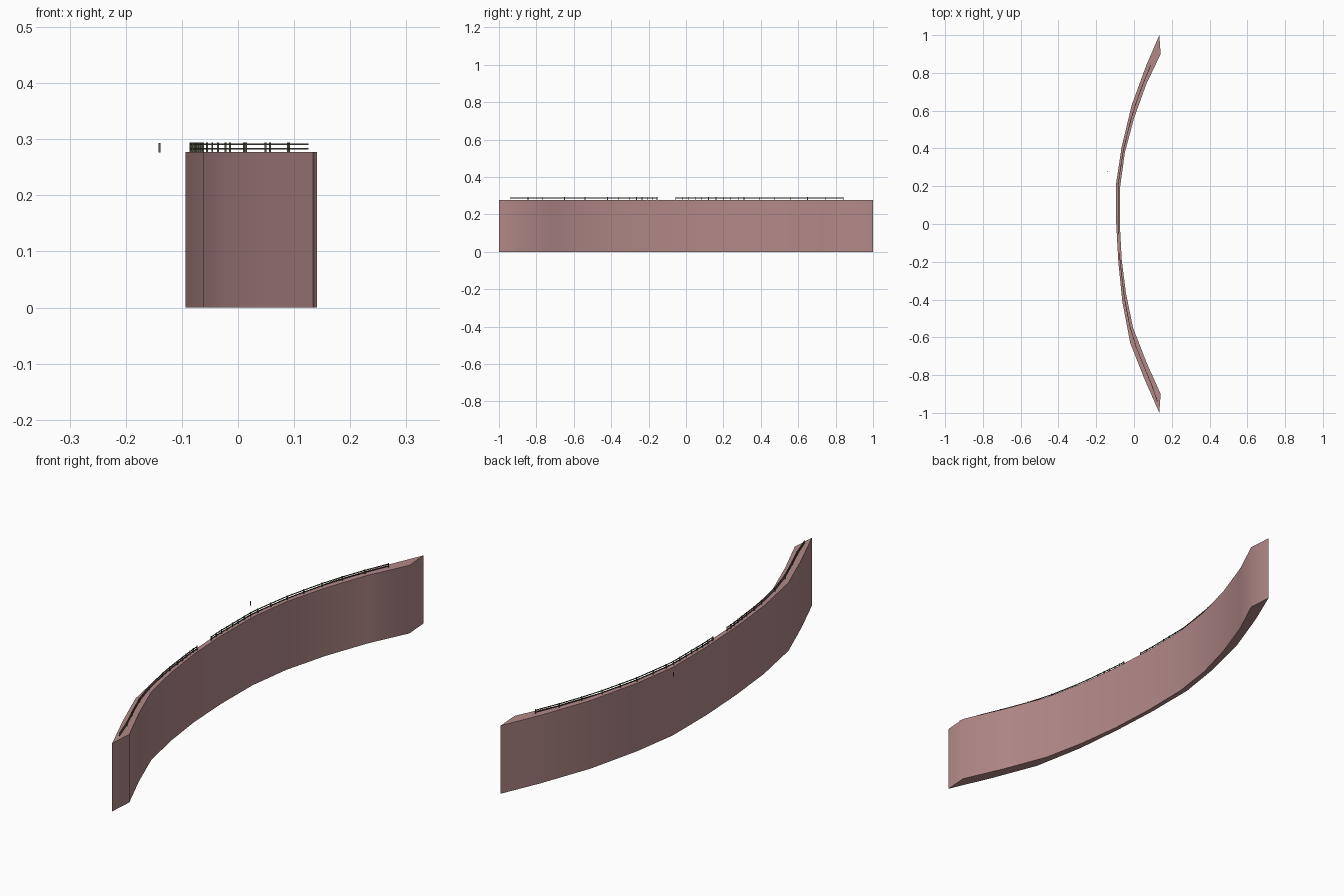
import bpy, bmesh, math
from mathutils import Vector

if "Cube" in bpy.data.objects:
    bpy.data.objects.remove(bpy.data.objects["Cube"])

H = 0.277
OUTER = [(0.134, 1.0), (0.065, 0.84), (-0.012, 0.63), (-0.065, 0.41), (-0.094, 0.22), (-0.094, 0.0),
         (-0.083, -0.2), (-0.062, -0.41), (-0.02, -0.63), (0.055, -0.82), (0.134, -1.0)]
INNER = [(0.141, 0.9), (0.065, 0.74), (0.0, 0.56), (-0.048, 0.38), (-0.073, 0.2), (-0.075, 0.0),
         (-0.065, -0.19), (-0.042, -0.37), (-0.005, -0.55), (0.065, -0.73), (0.141, -0.9)]


def material(name, col):
    m = bpy.data.materials.new(name)
    m.diffuse_color = (*col, 1)
    m.use_nodes = True
    m.node_tree.nodes["Principled BSDF"].inputs["Base Color"].default_value = m.diffuse_color
    return m


def make_object(name, bm, mat):
    bmesh.ops.recalc_face_normals(bm, faces=bm.faces)
    me = bpy.data.meshes.new(name)
    bm.to_mesh(me)
    bm.free()
    ob = bpy.data.objects.new(name, me)
    bpy.context.collection.objects.link(ob)
    me.materials.append(mat)
    return ob


def at(line, y):
    # x on a polyline at a given y, clamped to its ends
    for (x0, y0), (x1, y1) in zip(line, line[1:]):
        if y1 <= y <= y0:
            return x0 + (x1 - x0) * (y - y0) / (y1 - y0)
    return line[0][0] if y > 0 else line[-1][0]


def center(y):
    return (at(OUTER, y) + at(INNER, y)) / 2


def bar(bm, a, b, w):
    # square bar between two points
    a, b = Vector(a), Vector(b)
    d = (b - a).normalized()
    up = Vector((0, 1, 0)) if abs(d.z) > 0.9 else Vector((0, 0, 1))
    s = d.cross(up).normalized() * w / 2
    u = s.cross(d).normalized() * w / 2
    ring = [[bm.verts.new(p + s * i + u * j) for i, j in ((1, 1), (-1, 1), (-1, -1), (1, -1))]
            for p in (a, b)]
    for k in range(4):
        n = (k + 1) % 4
        bm.faces.new((ring[0][k], ring[0][n], ring[1][n], ring[1][k]))
    bm.faces.new(ring[0])
    bm.faces.new(ring[1])


brick = material("brick", (0.45, 0.25, 0.25))
iron = material("iron", (0.10, 0.10, 0.07))

# Curved wall: quad strips between the two plan curves
bm = bmesh.new()
rows = [[bm.verts.new((x, y, z)) for (x, y), z in ((o, 0), (i, 0), (i, H), (o, H))]
        for o, i in zip(OUTER, INNER)]
for r, q in zip(rows, rows[1:]):
    for k in range(4):
        n = (k + 1) % 4
        bm.faces.new((r[k], r[n], q[n], q[k]))
bm.faces.new(rows[0])
bm.faces.new(rows[-1])
wall = make_object("curved_wall", bm, brick)
bpy.context.view_layer.objects.active = wall
wall.select_set(True)
bpy.ops.object.shade_smooth_by_angle(angle=math.radians(30))


# Two railing runs along the wall top, posts denser toward the middle gap
def railing(name, posts, end):
    bm = bmesh.new()
    for y in posts:
        bar(bm, (center(y), y, H - 0.002), (center(y), y, 0.294), 0.0035)
    stops = posts + ([end] if end is not None else [])
    for z in (0.283, 0.291):
        for a, b in zip(stops, stops[1:]):
            bar(bm, (center(a), a, z), (center(b), b, z), 0.0028)
    make_object(name, bm, iron)


railing("railing_south", [-0.155, -0.18, -0.205, -0.235, -0.265, -0.30, -0.36, -0.42, -0.54,
                          -0.65, -0.765, -0.845], -0.94)
railing("railing_north", [-0.055, -0.02, 0.015, 0.05, 0.085, 0.12, 0.16, 0.20, 0.24, 0.31,
                          0.395, 0.475, 0.56, 0.65, 0.745, 0.84], None)

# Detached post beside the wall
bm = bmesh.new()
bar(bm, (-0.14, 0.28, 0.276), (-0.14, 0.28, 0.293), 0.0035)
make_object("loose_post", bm, iron)
